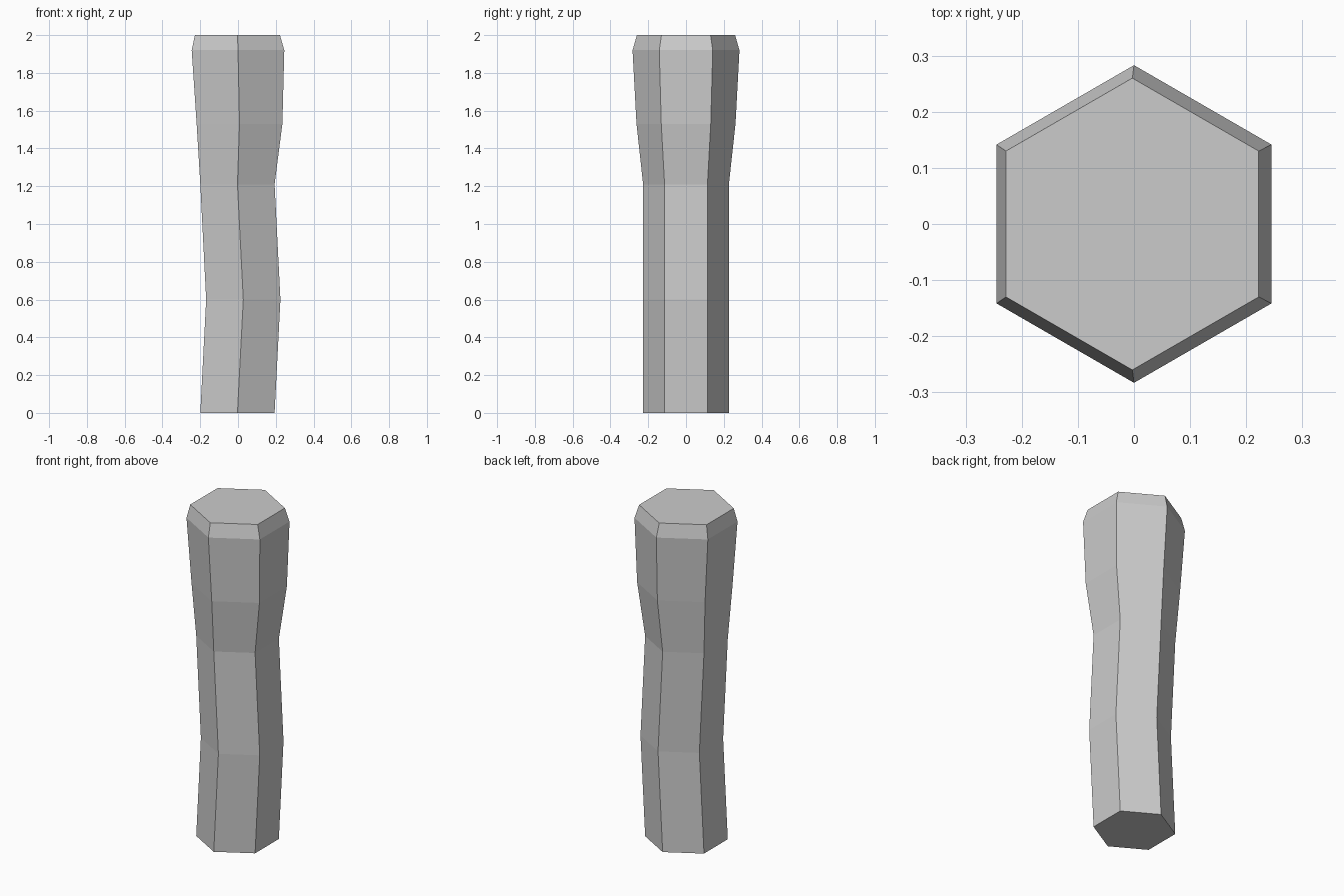
import bpy, bmesh
from math import cos, sin, pi

if "Cube" in bpy.data.objects:
    bpy.data.objects.remove(bpy.data.objects["Cube"])

SIDES = 6
# Cross-sections along the post: height, sideways offset, radius
SECTIONS = [
    (0.00, -0.003, 0.227),
    (0.60, 0.028, 0.227),
    (1.21, -0.003, 0.227),
    (1.53, 0.008, 0.262),
    (1.92, 0.000, 0.283),
    (2.00, -0.003, 0.260),
]

# Crooked hexagonal post with a flared, chamfered top
bm = bmesh.new()
rings = []
for z, cx, r in SECTIONS:
    angles = [pi / 2 + 2 * pi * i / SIDES for i in range(SIDES)]
    rings.append([bm.verts.new((cx + r * cos(a), r * sin(a), z)) for a in angles])

# Side walls
for low, high in zip(rings, rings[1:]):
    for i in range(SIDES):
        j = (i + 1) % SIDES
        bm.faces.new((low[i], low[j], high[j], high[i]))

# End caps
bm.faces.new(rings[0][::-1])
bm.faces.new(rings[-1])

mesh = bpy.data.meshes.new("wooden_post")
bm.to_mesh(mesh)
bm.free()
post = bpy.data.objects.new("wooden_post", mesh)
bpy.context.collection.objects.link(post)
